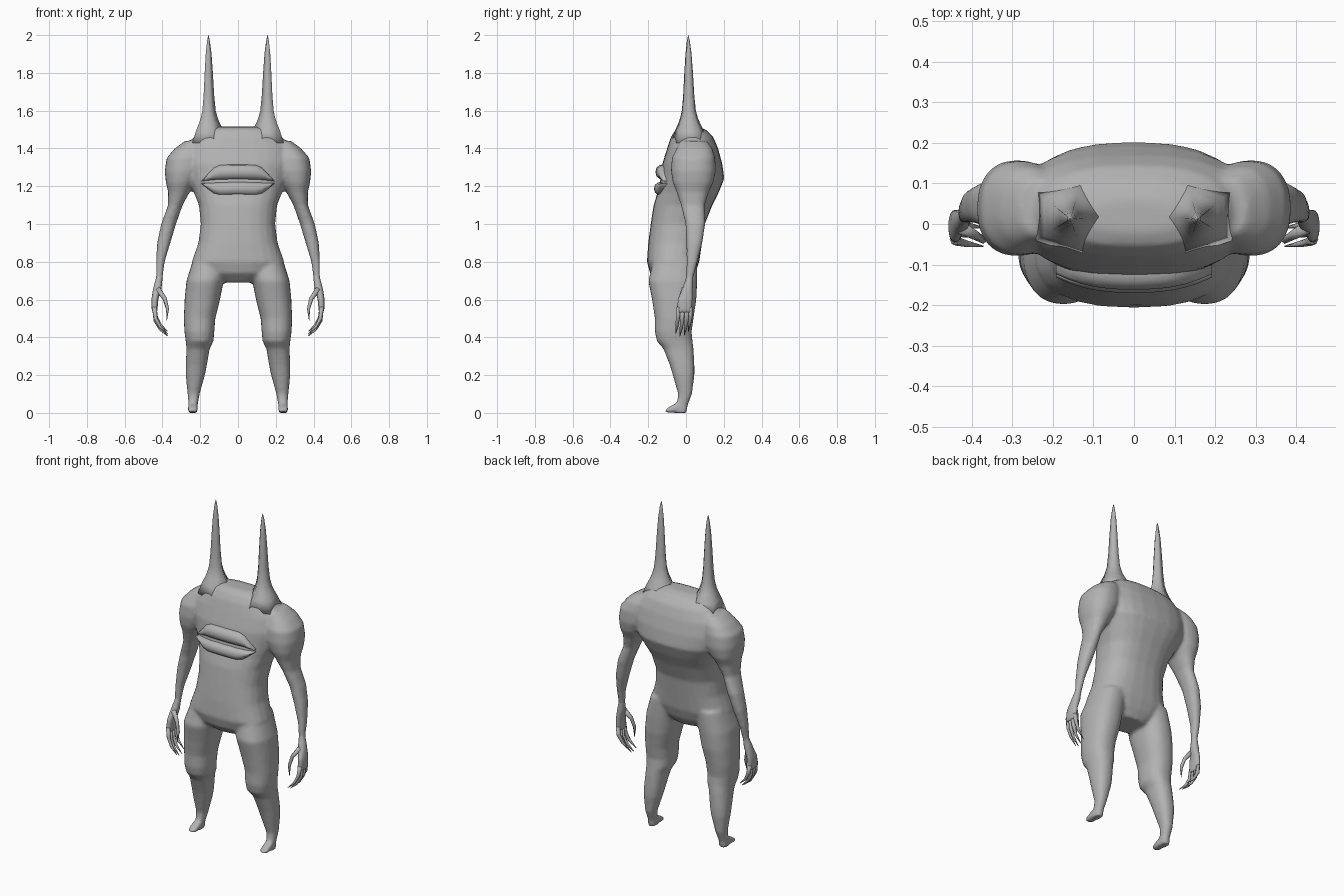
import bpy, bmesh, math
from mathutils import Vector

if "Cube" in bpy.data.objects:
    bpy.data.objects.remove(bpy.data.objects["Cube"])

skin = bpy.data.materials.new("grey_skin")
skin.diffuse_color = (0.45, 0.45, 0.45, 1)
skin.use_nodes = True
skin.node_tree.nodes["Principled BSDF"].inputs["Base Color"].default_value = skin.diffuse_color


def loft(bm, rings):
    """Skin a list of closed point rings and cap both ends."""
    loops = [[bm.verts.new(p) for p in ring] for ring in rings]
    n = len(loops[0])
    for a, b in zip(loops, loops[1:]):
        for i in range(n):
            j = (i + 1) % n
            bm.faces.new((a[i], a[j], b[j], b[i]))
    bm.faces.new(loops[0][::-1])
    bm.faces.new(loops[-1])


def spow(v, e):
    return math.copysign(abs(v) ** e, v)


def slab(z, x0, x1, y0, y1, power=2.0, sides=24):
    """Horizontal superellipse ring filling the given bounds."""
    cx, cy, rx, ry = (x0 + x1) / 2, (y0 + y1) / 2, (x1 - x0) / 2, (y1 - y0) / 2
    e = 2 / power
    return [(cx + rx * spow(math.cos(2 * math.pi * i / sides), e),
             cy + ry * spow(math.sin(2 * math.pi * i / sides), e), z) for i in range(sides)]


def tube(bm, path, radii, sides=6):
    """Tapered tube along a path."""
    pts = [Vector(p) for p in path]
    rings = []
    for k, p in enumerate(pts):
        d = pts[min(k + 1, len(pts) - 1)] - pts[max(k - 1, 0)]
        q = d.to_track_quat('Z', 'Y')
        rings.append([p + q @ Vector((radii[k] * math.cos(2 * math.pi * i / sides),
                                      radii[k] * math.sin(2 * math.pi * i / sides), 0))
                      for i in range(sides)])
    loft(bm, rings)


def finish(bm, name):
    bmesh.ops.recalc_face_normals(bm, faces=bm.faces)
    mesh = bpy.data.meshes.new(name)
    bm.to_mesh(mesh)
    bm.free()
    mesh.materials.append(skin)
    mesh.shade_smooth()
    obj = bpy.data.objects.new(name, mesh)
    bpy.context.collection.objects.link(obj)
    return obj


# Torso: height, half width, front, back
torso = [(.69, .10, -.14, .02), (.74, .20, -.19, .05), (.80, .245, -.207, .07),
         (.90, .21, -.20, .085), (1.0, .197, -.187, .10), (1.1, .207, -.172, .14),
         (1.17, .235, -.15, .175), (1.24, .27, -.135, .203), (1.32, .29, -.125, .192),
         (1.40, .28, -.10, .17), (1.46, .235, -.08, .145), (1.50, .18, -.055, .105),
         (1.515, .11, -.02, .06)]
# Leg and arm: height, inner x, outer x, front, back
leg = [(.82, .06, .235, -.17, .06), (.70, .075, .273, -.20, .06), (.60, .095, .283, -.18, .055),
       (.50, .12, .287, -.165, .04), (.43, .125, .284, -.165, .03), (.38, .13, .277, -.155, .035),
       (.34, .15, .273, -.12, .04), (.25, .165, .277, -.085, .045), (.20, .175, .277, -.07, .045),
       (.10, .203, .267, -.042, .032), (.04, .213, .262, -.05, .01), (0, .213, .264, -.06, .003)]
arm = [(1.44, .18, .28, -.03, .11), (1.40, .18, .335, -.05, .14), (1.35, .18, .378, -.075, .155),
       (1.28, .19, .388, -.08, .158), (1.22, .225, .382, -.07, .145), (1.17, .255, .37, -.05, .12),
       (1.10, .293, .37, -.027, .10), (1.0, .328, .407, -.003, .102), (.90, .358, .428, .002, .087),
       (.80, .388, .434, .002, .062), (.72, .398, .434, .0, .04), (.66, .403, .45, -.02, .038),
       (.60, .422, .459, -.047, .038), (.53, .427, .457, -.052, .032)]

bm = bmesh.new()
loft(bm, [slab(z, -w, w, f, b, 2.5) for z, w, f, b in torso])
for s in (-1, 1):
    for limb in (leg, arm):
        loft(bm, [slab(z, *sorted((s * a, s * b)), f, k, 2.3) for z, a, b, f, k in limb])
    # Foot reaching forward from the ankle
    foot = []
    for y, w, h in [(.0, .02, .04), (-.04, .025, .058), (-.075, .027, .04),
                    (-.10, .025, .025), (-.11, .016, .015)]:
        foot.append([(s * .239 + w * spow(math.cos(t * math.pi / 8), .6), y,
                      h / 2 + h / 2 * spow(math.sin(t * math.pi / 8), .6)) for t in range(16)])
    loft(bm, foot)
body = finish(bm, "body")
fuse = body.modifiers.new("fuse", 'REMESH')
fuse.mode = 'VOXEL'
fuse.voxel_size = .01
fuse.use_smooth_shade = True
relax = body.modifiers.new("relax", 'SMOOTH')
relax.factor = .5
relax.iterations = 6

# Fingers and thumbs
for s, side in ((-1, "left"), (1, "right")):
    bm = bmesh.new()
    for y, drop in ((-.043, 0), (-.02, -.012), (.003, -.008), (.024, .012)):
        tube(bm, [(s * .442, y * .9, .56), (s * .436, y, .50 + drop),
                  (s * .412, y - .006, .455 + drop), (s * .372, y - .012, .418 + drop)],
             [.013, .011, .008, .0015])
    tube(bm, [(s * .425, -.01, .655), (s * .388, -.03, .605), (s * .373, -.04, .55),
              (s * .377, -.045, .49)], [.016, .011, .009, .0015])
    finish(bm, side + "_fingers")

# Tall five sided horns
horn = [(1.43, .105), (1.495, .08), (1.535, .06), (1.56, .05), (1.60, .039), (1.68, .031),
        (1.80, .024), (1.90, .017), (1.97, .008), (2.0, .001)]
for s, side in ((-1, "left"), (1, "right")):
    bm = bmesh.new()
    rings = []
    for z, r in horn:
        cy = .012 + .08 * r
        rings.append([(s * (.157 - r * math.cos(2 * math.pi * i / 5)),
                       cy + r * math.sin(2 * math.pi * i / 5), z) for i in range(5)])
    loft(bm, rings)
    finish(bm, side + "_horn")

# Wide lips: an arched upper lip and a shallow lower lip
for name, seam, reach, front in (("upper_lip", 1.234, .082, -.162), ("lower_lip", 1.224, -.074, -.17)):
    bm = bmesh.new()
    rings = []
    for k in range(13):
        t = -1 + k / 6
        rise = .06 + .94 * min(1, (1 - abs(t)) / .4)
        edge = seam - .008 * t * t
        half = reach * rise / 2
        tip = front + .038 * abs(t) ** 2.5
        rings.append([(.192 * t, tip + .045 + .045 * math.cos(a * math.pi / 6),
                       edge + half + abs(half) * spow(math.sin(a * math.pi / 6), .8))
                      for a in range(12)])
    loft(bm, rings)
    finish(bm, name)
